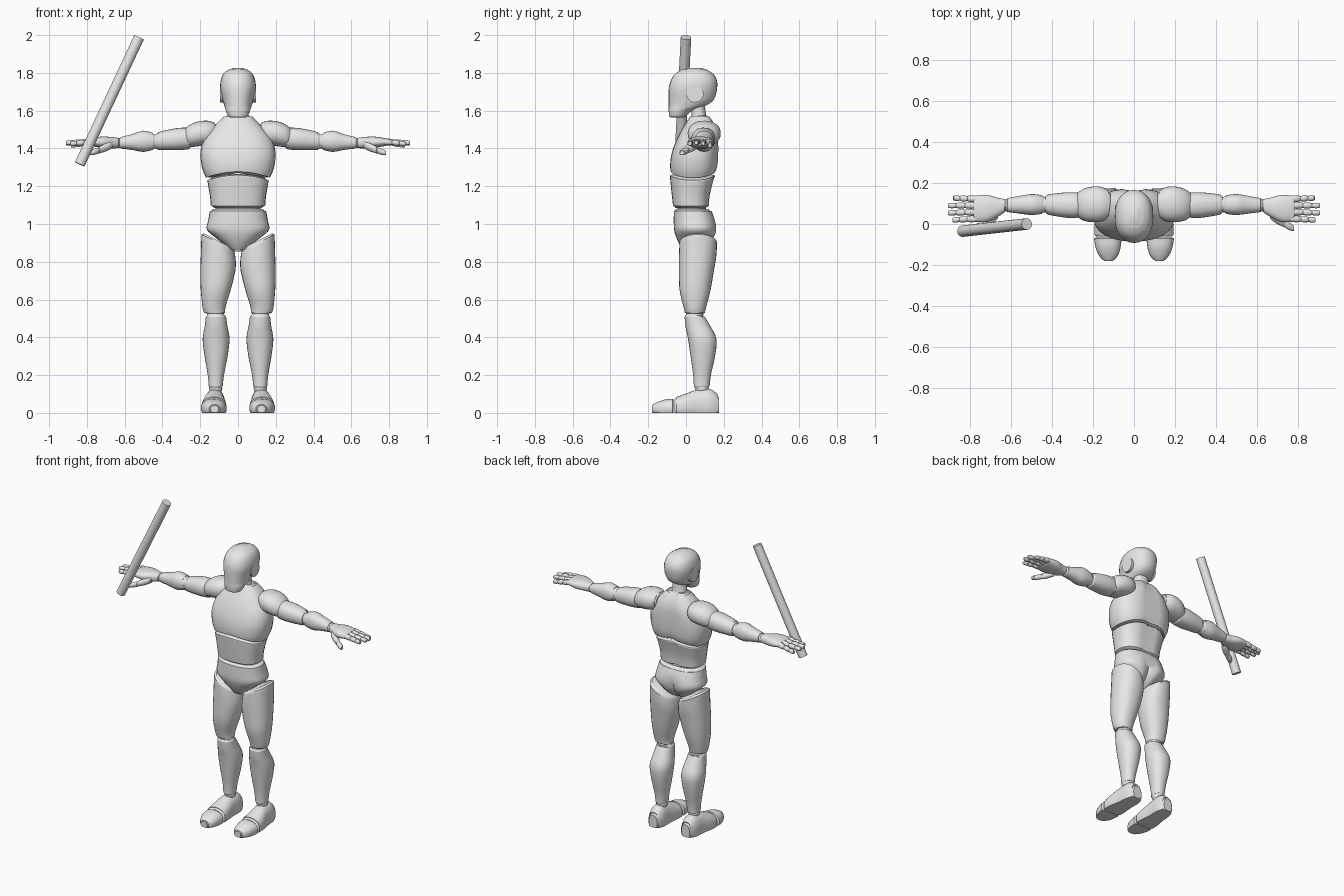
import bpy, bmesh, math
from mathutils import Vector

grey = bpy.data.materials.new("light_grey")
grey.diffuse_color = (0.8, 0.8, 0.8, 1)


def finish(name, bm, mirror=False):
    bmesh.ops.recalc_face_normals(bm, faces=bm.faces)
    me = bpy.data.meshes.new(name)
    bm.to_mesh(me)
    bm.free()
    ob = bpy.data.objects.new(name, me)
    bpy.context.collection.objects.link(ob)
    me.materials.append(grey)
    if mirror:
        mod = ob.modifiers.new("mirror", "MIRROR")
        mod.use_clip = False
        mod.use_mirror_merge = False
    return ob


def smooth_rings(rings, sub):
    """Catmull-Rom resampling of the ring parameters."""
    out = []
    n = len(rings)
    for i in range(n - 1):
        a, b = rings[max(i - 1, 0)], rings[i]
        c, d = rings[i + 1], rings[min(i + 2, n - 1)]
        for s in range(sub):
            t = s / sub
            out.append([0.5 * (2 * q + (r - p) * t + (2 * p - 5 * q + 4 * r - w) * t * t
                               + (3 * q - p - 3 * r + w) * t ** 3)
                        for p, q, r, w in zip(a, b, c, d)])
    out.append(list(rings[-1]))
    return out


def loft(name, axis, rings, power=2.2, cap=0.012, sub=4, sides=28, mirror=False, warp=None):
    """Rings are (position, centre u, centre v, radius u, radius v) along an axis."""
    rs = smooth_rings(rings, sub)
    sgn = 1 if rs[-1][0] > rs[0][0] else -1
    ends = []
    for end, s in ((rs[0], sgn), (rs[-1], -sgn)):
        ends.append([end[0], end[1], end[2], end[3] * 0.86, end[4] * 0.86])
        end[0] += s * cap
    rs = [ends[0]] + rs + [ends[1]]
    bm = bmesh.new()
    loops = []
    for t, cu, cv, ru, rv in rs:
        loop = []
        for k in range(sides):
            a = 2 * math.pi * k / sides
            c, s = math.cos(a), math.sin(a)
            u = cu + ru * math.copysign(abs(c) ** (2 / power), c)
            v = cv + rv * math.copysign(abs(s) ** (2 / power), s)
            co = {"x": (t, u, v), "y": (u, t, v), "z": (u, v, t)}[axis]
            loop.append(bm.verts.new(warp(*co) if warp else co))
        loops.append(loop)
    for a, b in zip(loops, loops[1:]):
        for k in range(sides):
            j = (k + 1) % sides
            bm.faces.new((a[k], a[j], b[j], b[k]))
    bm.faces.new(loops[0])
    bm.faces.new(loops[-1])
    return finish(name, bm, mirror)


def ball(name, loc, r):
    bm = bmesh.new()
    bmesh.ops.create_uvsphere(bm, u_segments=20, v_segments=12, radius=r)
    bmesh.ops.translate(bm, vec=loc, verts=bm.verts)
    return finish(name, bm, True)


def rod(name, p0, p1, r, mirror=False):
    p0, p1 = Vector(p0), Vector(p1)
    d = p1 - p0
    bm = bmesh.new()
    bmesh.ops.create_cone(bm, cap_ends=True, segments=24, radius1=r, radius2=r, depth=d.length)
    bm.transform(d.to_track_quat("Z", "Y").to_matrix().to_4x4())
    bmesh.ops.translate(bm, vec=(p0 + p1) / 2, verts=bm.verts)
    return finish(name, bm, mirror)


def clamp01(v):
    return max(0.0, min(1.0, v))


# Shape rules: arched rib line, spine groove, slanted hip cut, flat sole
def rib_arch(x, y, z):
    z += 0.035 * (1 - (x / 0.17) ** 2) * clamp01((1.34 - z) / 0.1) * (abs(x) < 0.17)
    if y > 0.08:
        y -= 0.014 * math.exp(-(x / 0.03) ** 2)
    return x, y, z


def belly_arch(x, y, z):
    z += 0.03 * (1 - (x / 0.17) ** 2) * clamp01((z - 1.1) / 0.1)
    if y > 0.08:
        y -= 0.012 * math.exp(-(x / 0.03) ** 2)
    return x, y, z


def seat_cleft(x, y, z):
    if y > 0.06:
        y -= 0.03 * math.exp(-(x / 0.025) ** 2) * clamp01((1.04 - z) / 0.08)
    return x, y, z


def hip_slant(x, y, z):
    return x, y, z + 0.5 * (x - 0.12) * clamp01((z - 0.74) / 0.17)


def sole(x, y, z):
    return x, y, max(z, 0.0)


# Head, ears and neck
loft("head", "z", [
    (1.565, 0, -0.045, 0.05, 0.043), (1.60, 0, -0.03, 0.064, 0.062),
    (1.625, 0, 0.005, 0.072, 0.097), (1.66, 0, 0.028, 0.082, 0.12),
    (1.72, 0, 0.037, 0.094, 0.128), (1.765, 0, 0.042, 0.09, 0.12),
    (1.80, 0, 0.043, 0.073, 0.095), (1.825, 0, 0.043, 0.035, 0.05)], cap=0.004, power=2.25)
rod("ear_disc", (0.06, 0.047, 1.69), (0.094, 0.047, 1.69), 0.046, True)
loft("neck", "z", [(1.52, 0, 0.072, 0.058, 0.05), (1.58, 0, 0.068, 0.048, 0.038),
                   (1.65, 0, 0.06, 0.046, 0.038)], cap=0.004)

# Trunk
loft("chest", "z", [
    (1.235, 0, 0.037, 0.165, 0.118), (1.29, 0, 0.042, 0.188, 0.126),
    (1.36, 0, 0.047, 0.199, 0.126), (1.43, 0, 0.058, 0.188, 0.115),
    (1.49, 0, 0.07, 0.15, 0.098), (1.54, 0, 0.076, 0.105, 0.073),
    (1.575, 0, 0.076, 0.068, 0.05)], power=2.5, warp=rib_arch)
loft("abdomen", "z", [
    (1.085, 0, 0.028, 0.143, 0.095), (1.14, 0, 0.027, 0.148, 0.102),
    (1.20, 0, 0.032, 0.158, 0.115), (1.235, 0, 0.036, 0.163, 0.122)],
    power=2.5, warp=belly_arch)
loft("waist_joint", "z", [(1.04, 0, 0.03, 0.12, 0.075), (1.12, 0, 0.03, 0.12, 0.075)], power=2.4)
loft("pelvis", "z", [
    (0.855, 0, 0.035, 0.03, 0.045), (0.89, 0, 0.045, 0.07, 0.078),
    (0.93, 0, 0.05, 0.122, 0.102), (0.97, 0, 0.05, 0.165, 0.113),
    (1.02, 0, 0.045, 0.158, 0.11), (1.08, 0, 0.033, 0.147, 0.097)],
    power=2.4, warp=seat_cleft)

# Legs
loft("thigh", "z", [
    (0.525, 0.123, 0.047, 0.055, 0.052), (0.56, 0.127, 0.047, 0.061, 0.06),
    (0.65, 0.118, 0.048, 0.079, 0.082), (0.75, 0.107, 0.055, 0.092, 0.092),
    (0.84, 0.104, 0.062, 0.092, 0.099), (0.92, 0.107, 0.065, 0.086, 0.099)],
    power=2.2, mirror=True, warp=hip_slant)
ball("knee_joint", (0.118, 0.047, 0.52), 0.045)
loft("shin", "z", [
    (0.13, 0.118, 0.083, 0.036, 0.041), (0.20, 0.117, 0.085, 0.043, 0.047),
    (0.30, 0.116, 0.089, 0.061, 0.065), (0.39, 0.116, 0.086, 0.071, 0.075),
    (0.46, 0.116, 0.063, 0.06, 0.066), (0.52, 0.117, 0.042, 0.052, 0.05)], mirror=True)
ball("ankle_joint", (0.118, 0.085, 0.13), 0.035)
loft("foot", "y", [
    (-0.062, 0.127, 0.025, 0.067, 0.055), (0.0, 0.127, 0.03, 0.065, 0.072),
    (0.06, 0.124, 0.033, 0.056, 0.09), (0.13, 0.121, 0.035, 0.052, 0.09),
    (0.176, 0.12, 0.035, 0.035, 0.055)], power=2.3, mirror=True, warp=sole)
loft("toe_cap", "y", [
    (-0.18, 0.124, 0.02, 0.025, 0.022), (-0.15, 0.125, 0.02, 0.049, 0.038),
    (-0.11, 0.127, 0.023, 0.062, 0.048), (-0.066, 0.128, 0.025, 0.068, 0.05)],
    cap=0.005, power=2.3, mirror=True, warp=sole)

# Arms
loft("shoulder", "x", [
    (0.115, 0.097, 1.487, 0.06, 0.045), (0.155, 0.097, 1.483, 0.083, 0.063),
    (0.205, 0.096, 1.478, 0.087, 0.066), (0.25, 0.094, 1.468, 0.076, 0.06),
    (0.28, 0.093, 1.46, 0.055, 0.045)], cap=0.008, mirror=True)
loft("upper_arm", "x", [
    (0.25, 0.092, 1.453, 0.058, 0.056), (0.31, 0.092, 1.45, 0.063, 0.059),
    (0.38, 0.094, 1.444, 0.056, 0.053), (0.433, 0.095, 1.438, 0.047, 0.045)], mirror=True)
ball("elbow_joint", (0.437, 0.095, 1.437), 0.038)
loft("forearm", "x", [
    (0.44, 0.095, 1.437, 0.044, 0.042), (0.50, 0.095, 1.438, 0.051, 0.056),
    (0.56, 0.094, 1.434, 0.043, 0.042), (0.632, 0.092, 1.429, 0.032, 0.028)], mirror=True)
loft("palm", "x", [
    (0.625, 0.091, 1.429, 0.03, 0.026), (0.665, 0.082, 1.43, 0.046, 0.03),
    (0.72, 0.076, 1.433, 0.066, 0.03), (0.785, 0.074, 1.434, 0.063, 0.02)],
    power=2.4, cap=0.006, mirror=True)

# Fingers, each made of three rounded segments
for name, y0, y1, tip, z1 in (("index", 0.026, 0.02, 0.888, 1.425),
                              ("middle", 0.059, 0.054, 0.91, 1.43),
                              ("ring", 0.091, 0.09, 0.91, 1.427),
                              ("little", 0.122, 0.127, 0.885, 1.415)):
    def at(f):
        return 0.765 + (tip - 0.765) * f, y0 + (y1 - y0) * f, 1.437 + (z1 - 1.437) * f
    for i, (f0, f1) in enumerate(((0, 0.42), (0.4, 0.73), (0.71, 1.0))):
        r = 0.0165 - 0.0015 * i
        a, m, b = at(f0), at((f0 + f1) / 2), at(f1)
        loft(f"{name}_finger_{i + 1}", "x",
             [(*a, r * 0.85, r * 0.85), (*m, r, r), (*b, r * 0.8, r * 0.8)],
             cap=0.004, sub=3, sides=12, mirror=True)

# Thumb
loft("thumb_base", "x", [
    (0.665, 0.05, 1.42, 0.025, 0.02), (0.70, 0.025, 1.405, 0.025, 0.022),
    (0.738, 0.002, 1.391, 0.019, 0.018)], cap=0.005, sides=14, mirror=True)
loft("thumb_tip", "x", [
    (0.732, 0.003, 1.391, 0.016, 0.016), (0.758, -0.011, 1.383, 0.019, 0.017),
    (0.783, -0.022, 1.376, 0.013, 0.012)], cap=0.005, sides=14, mirror=True)

# Staff by the right hand
rod("staff", (-0.838, -0.035, 1.316), (-0.524, 0.0, 1.988), 0.028)

bpy.ops.object.select_all(action="SELECT")
bpy.context.view_layer.objects.active = bpy.data.objects["head"]
bpy.ops.object.shade_smooth_by_angle(angle=math.radians(42))
